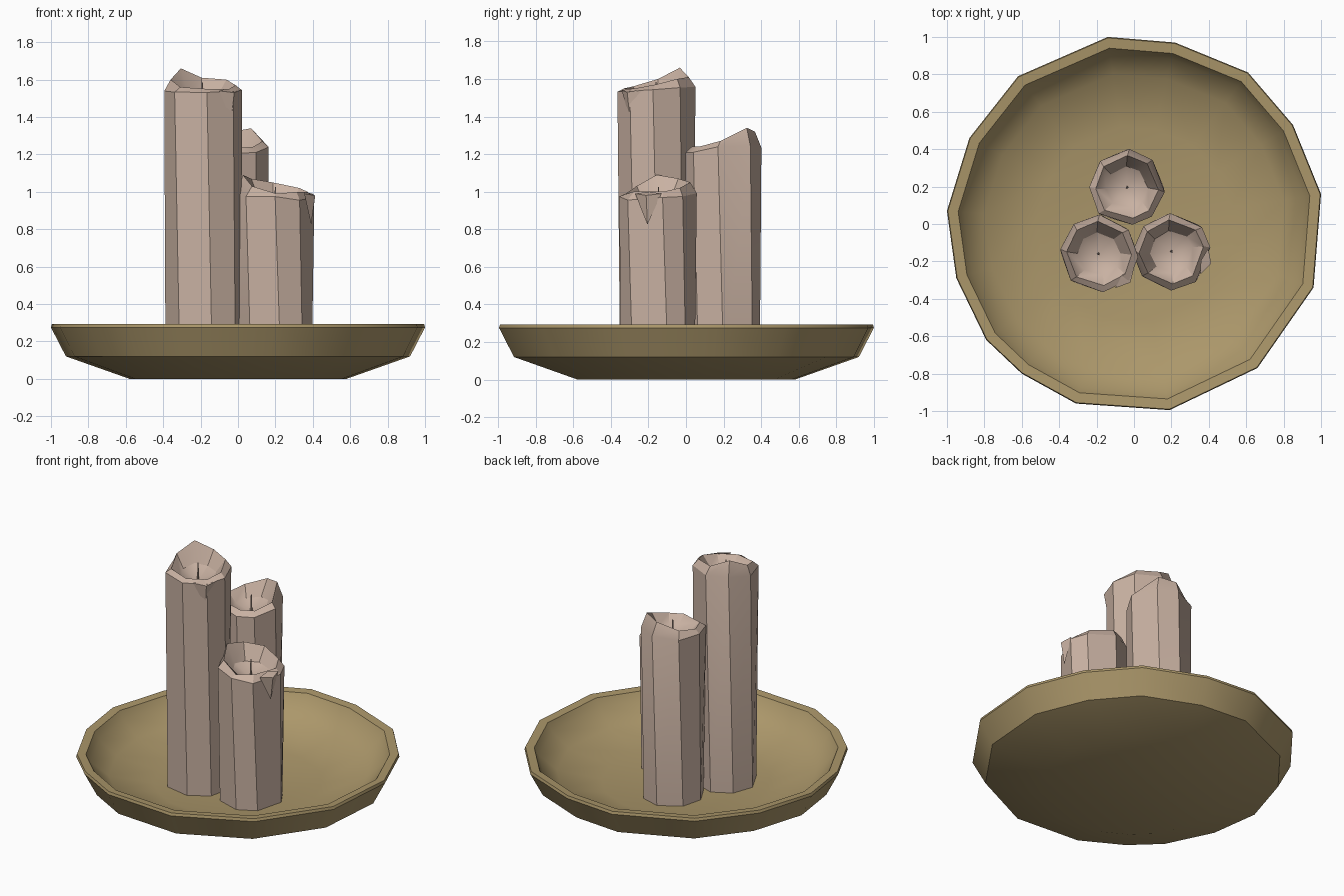
import bpy, bmesh, math, random
from mathutils import Vector

if "Cube" in bpy.data.objects:
    bpy.data.objects.remove(bpy.data.objects["Cube"])

random.seed(4)
FLOOR = 0.08


def material(name, rgb):
    m = bpy.data.materials.new(name)
    m.diffuse_color = (*rgb, 1)
    m.use_nodes = True
    m.node_tree.nodes["Principled BSDF"].inputs["Base Color"].default_value = m.diffuse_color
    return m


WAX = material("pale wax", (0.58, 0.44, 0.36))
BRASS = material("dull brass", (0.41, 0.31, 0.145))


def finish(bm, name, mat, angle):
    bmesh.ops.recalc_face_normals(bm, faces=bm.faces)
    me = bpy.data.meshes.new(name)
    bm.to_mesh(me)
    bm.free()
    ob = bpy.data.objects.new(name, me)
    bpy.context.collection.objects.link(ob)
    me.materials.append(mat)
    bpy.ops.object.select_all(action='DESELECT')
    ob.select_set(True)
    bpy.context.view_layer.objects.active = ob
    bpy.ops.object.shade_smooth_by_angle(angle=math.radians(angle))
    return ob


def bridge(bm, a, b):
    n = len(a)
    for i in range(n):
        bm.faces.new((a[i], a[(i + 1) % n], b[(i + 1) % n], b[i]))


# Dish: irregular rim outline, lofted through outer and inner profile
rim = [(-.14, 1), (.22, .97), (.61, .81), (.85, .53), (1, .16), (.96, -.34),
       (.66, -.77), (.19, -.995), (-.31, -.96), (-.6, -.8), (-.79, -.62),
       (-.95, -.29), (-1, .07), (-.88, .46), (-.62, .79)]
profile = [(.58, 0), (.92, .12), (1, .275), (.995, .293), (.94, .288),
           (.91, .235), (.80, .14), (.52, FLOOR)]
bm = bmesh.new()
rings = []
for s, z in profile:
    rings.append([bm.verts.new((x * s, y * s, z)) for x, y in rim])
for a, b in zip(rings, rings[1:]):
    bridge(bm, a, b)
bm.faces.new(rings[0])
bm.faces.new(rings[-1])
finish(bm, "dish", BRASS, 40)


# Candles: eight sided, uneven melted lip around a hollow top
def candle(name, cx, cy, r, crest, drip=None):
    n = len(crest)
    low = min(crest)
    ang = [math.tau * i / n + random.uniform(-.14, .14) for i in range(n)]
    rad = [r * random.uniform(.96, 1.02) for _ in range(n)]
    bm = bmesh.new()

    def ring(scale, zs, twist=0):
        return [bm.verts.new((cx + rad[i] * scale * math.cos(ang[i] + twist),
                              cy + rad[i] * scale * math.sin(ang[i] + twist), zs[i]))
                for i in range(n)]

    rs = [ring(.96, [FLOOR - .01] * n, .15),
          ring(1, [low + .4 * (h - low) - .02 + random.uniform(-.02, .01) for h in crest]),
          ring(.83, crest, .05),
          ring(.55, [low - .05 + .3 * (h - low) for h in crest], .1)]
    for a, b in zip(rs, rs[1:]):
        bridge(bm, a, b)
    bm.faces.new(rs[0])
    pit = bm.verts.new((cx, cy, low - .09))
    for i in range(n):
        bm.faces.new((rs[3][i], rs[3][(i + 1) % n], pit))
    # Pointed wax drip hanging from the lip
    if drip:
        a, top, tip = drip

        def at(da, k, z):
            return bm.verts.new((cx + r * k * math.cos(a + da), cy + r * k * math.sin(a + da), z))
        l, rt, mid = at(-.38, .96, top), at(.38, .96, top), at(0, 1.08, top - .01)
        end, back = at(0, .97, tip), at(0, .8, top + .01)
        for f in ((l, mid, end), (mid, rt, end), (l, back, mid), (mid, back, rt),
                  (l, end, back), (rt, back, end)):
            bm.faces.new(f)
    finish(bm, name, WAX, 28)

    # Wick stub
    bm = bmesh.new()
    bmesh.ops.create_cone(bm, cap_ends=True, segments=5, radius1=.008, radius2=.003, depth=.13)
    bmesh.ops.translate(bm, verts=bm.verts, vec=Vector((cx, cy, low - .03)))
    finish(bm, name + "_wick", WAX, 30)


candle("tall_candle", -.19, -.16, .212,
       [1.57, 1.60, 1.61, 1.66, 1.60, 1.56, 1.55, 1.55], (math.radians(-42), 1.54, 1.385))
candle("short_candle", .2, -.147, .206,
       [1.00, 1.02, 1.05, 1.07, 1.09, 1.03, .99, 1.00], (math.radians(-17), .99, .825))
candle("middle_candle", -.037, .196, .206,
       [1.27, 1.34, 1.32, 1.27, 1.25, 1.24, 1.24, 1.24])
